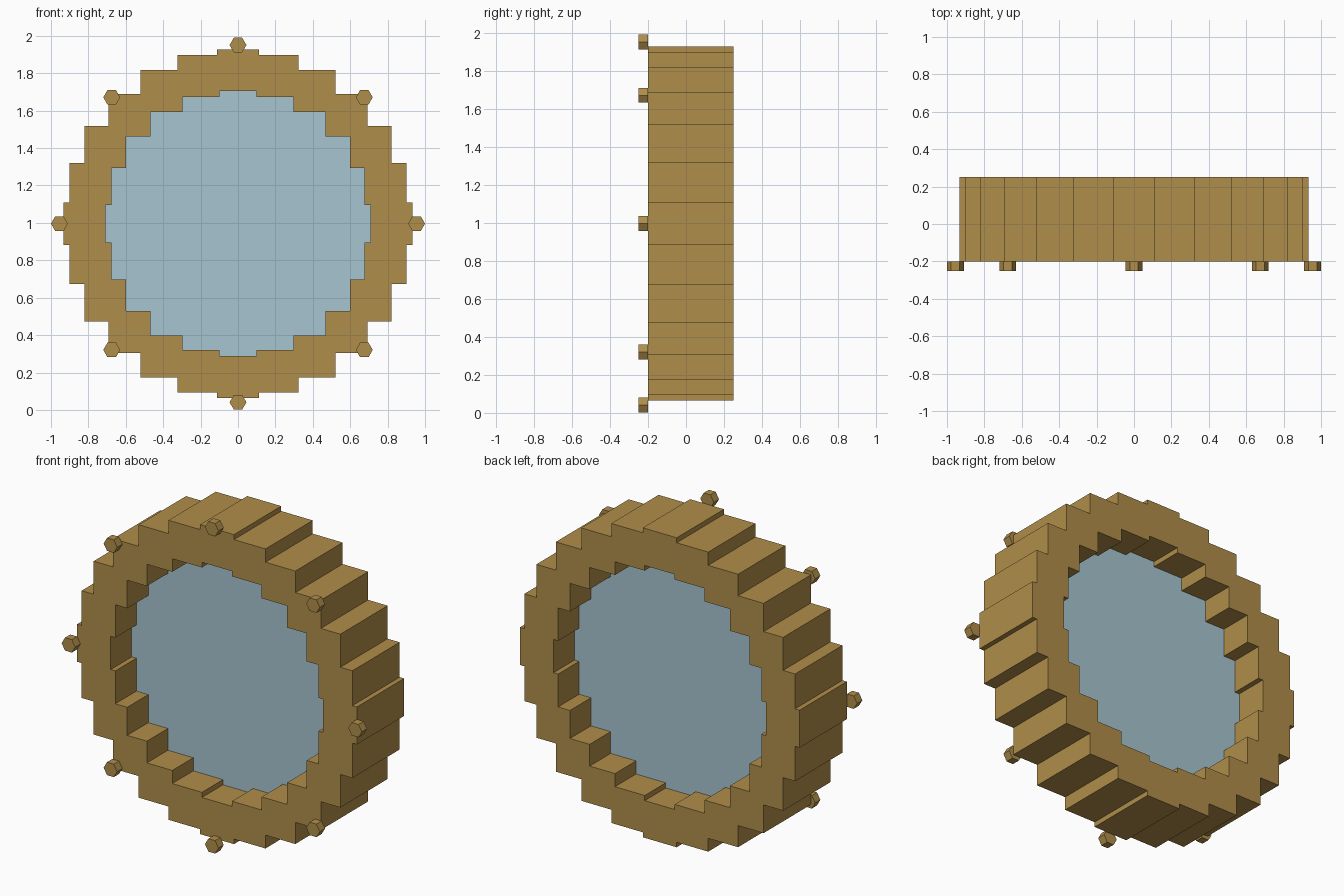
import bpy, bmesh
from math import cos, sin, pi
from mathutils import Matrix, Vector

if "Cube" in bpy.data.objects:
    bpy.data.objects.remove(bpy.data.objects["Cube"])

CZ = 0.996      # height of the porthole centre
CY = 0.025      # middle of the frame depth


def material(name, color):
    m = bpy.data.materials.new(name)
    m.diffuse_color = (*color, 1)
    m.use_nodes = True
    m.node_tree.nodes["Principled BSDF"].inputs["Base Color"].default_value = m.diffuse_color
    return m


brass = material("brass", (0.434, 0.27, 0.069))
pane = material("pale_blue", (0.386, 0.559, 0.631))


def stepped_loop(corners):
    """Closed staircase outline from the outward corners of one quadrant."""
    quad = []
    for i, (x, z) in enumerate(corners):
        quad.append((x, z))
        if i + 1 < len(corners):
            quad.append((x, corners[i + 1][1]))
    loop = []
    for _ in range(4):
        loop += quad
        quad = [(z, -x) for x, z in quad]
    return loop


def cylinder(name, radius, depth, sides, loc, mat):
    me = bpy.data.meshes.new(name)
    bm = bmesh.new()
    bmesh.ops.create_cone(bm, cap_ends=True, segments=sides, radius1=radius,
                          radius2=radius, depth=depth,
                          matrix=Matrix.Rotation(pi / 2, 4, 'X'))
    # put a corner of the polygon on the x axis
    if sides == 6:
        bmesh.ops.rotate(bm, verts=bm.verts, cent=(0, 0, 0),
                         matrix=Matrix.Rotation(pi / 6, 3, 'Y'))
    bm.to_mesh(me)
    bm.free()
    me.materials.append(mat)
    ob = bpy.data.objects.new(name, me)
    ob.location = loc
    bpy.context.collection.objects.link(ob)
    return ob


# Stepped frame: filled outline with a stepped hole, extruded
outer = [(0.113, 0.932), (0.323, 0.902), (0.522, 0.822), (0.692, 0.692),
         (0.822, 0.522), (0.902, 0.323), (0.932, 0.113)]
inner = [(0.10, 0.708), (0.298, 0.677), (0.467, 0.598),
         (0.598, 0.467), (0.677, 0.298), (0.708, 0.10)]
cu = bpy.data.curves.new("frame", 'CURVE')
cu.dimensions = '2D'
cu.fill_mode = 'BOTH'
cu.extrude = 0.225
for corners in (outer, inner):
    pts = stepped_loop(corners)
    sp = cu.splines.new('POLY')
    sp.points.add(len(pts) - 1)
    for p, (x, z) in zip(sp.points, pts):
        p.co = (x, z, 0, 1)
    sp.use_cyclic_u = True
    sp.use_smooth = False
cu.materials.append(brass)
frame = bpy.data.objects.new("frame", cu)
frame.location = (0, CY, CZ)
frame.rotation_euler = (pi / 2, 0, 0)
bpy.context.collection.objects.link(frame)
bpy.context.view_layer.objects.active = frame
frame.select_set(True)
bpy.ops.object.convert(target='MESH')

# Clean the seams between caps and walls
bm = bmesh.new()
bm.from_mesh(frame.data)
bmesh.ops.remove_doubles(bm, verts=bm.verts, dist=0.0005)
bmesh.ops.recalc_face_normals(bm, faces=bm.faces)
for f in bm.faces:
    f.smooth = False
bm.to_mesh(frame.data)
bm.free()

# Glass pane, its rim buried in the frame
cylinder("glass", 0.81, 0.05, 32, (0, CY, CZ), pane)

# Eight hexagonal bolts on the front
for i in range(8):
    a = i * pi / 4
    cylinder(f"bolt_{i + 1}", 0.045, 0.05, 6,
             (0.955 * cos(a), -0.225, CZ + 0.955 * sin(a)), brass)
